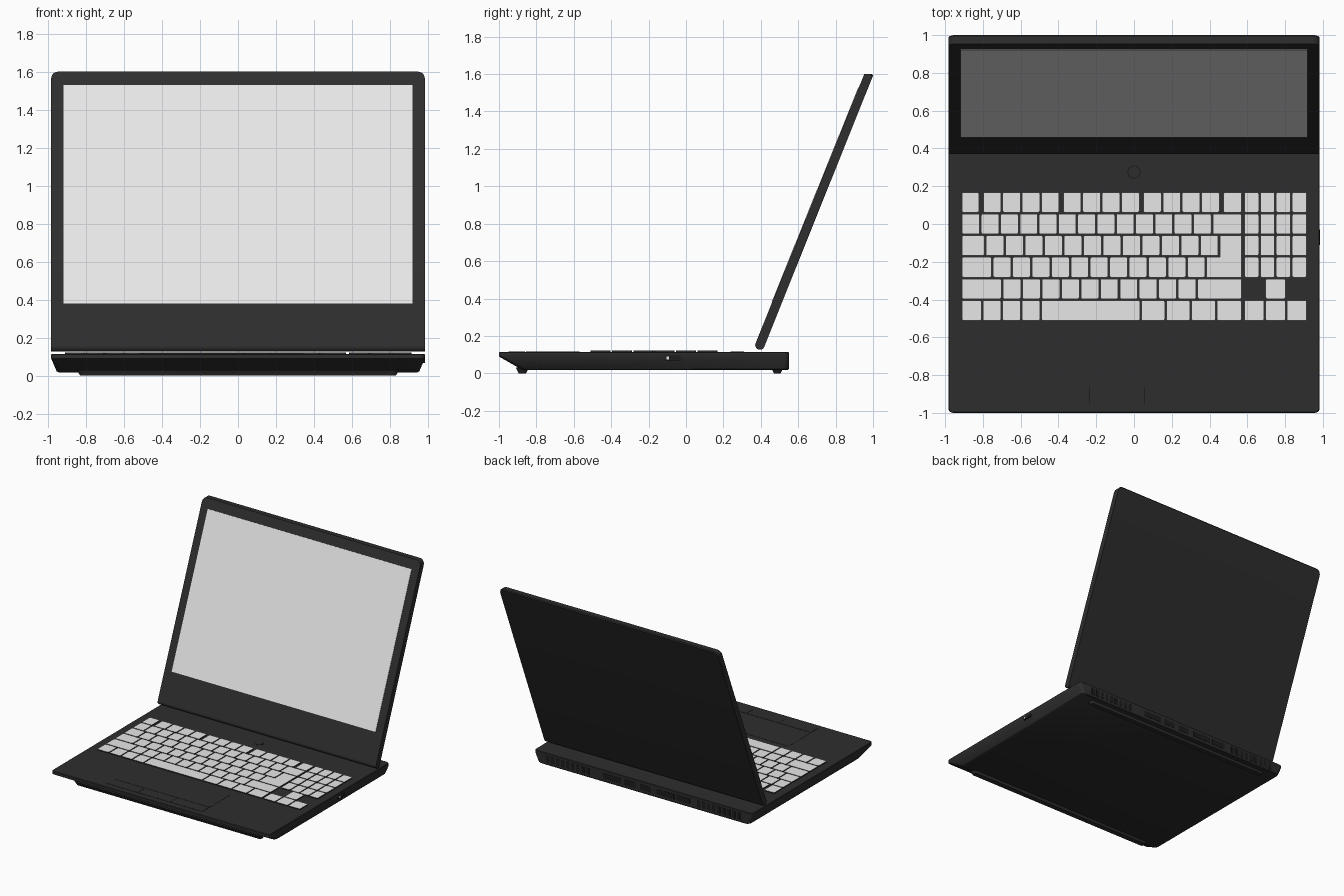
import bpy, bmesh, math
from mathutils import Vector

if "Cube" in bpy.data.objects:
    bpy.data.objects.remove(bpy.data.objects["Cube"])


def material(name, rgb):
    m = bpy.data.materials.new(name)
    m.diffuse_color = (*rgb, 1)
    m.use_nodes = True
    m.node_tree.nodes["Principled BSDF"].inputs["Base Color"].default_value = m.diffuse_color
    return m


BODY = material("charcoal plastic", (0.027, 0.027, 0.027))
BLACK = material("black openings", (0.012, 0.012, 0.012))
LIGHT = material("light grey", (0.8, 0.8, 0.8))


def finish(bm, name, mats, smooth=True):
    bmesh.ops.recalc_face_normals(bm, faces=bm.faces)
    me = bpy.data.meshes.new(name)
    bm.to_mesh(me)
    bm.free()
    ob = bpy.data.objects.new(name, me)
    bpy.context.collection.objects.link(ob)
    for m in mats:
        me.materials.append(m)
    if smooth:
        bpy.context.view_layer.objects.active = ob
        ob.select_set(True)
        bpy.ops.object.shade_smooth_by_angle(angle=math.radians(30))
        ob.select_set(False)
    return ob


def rounded_rect(x0, x1, y0, y1, r, n=4):
    pts = []
    for cx, cy, a in ((x1 - r, y1 - r, 0), (x0 + r, y1 - r, 90),
                      (x0 + r, y0 + r, 180), (x1 - r, y0 + r, 270)):
        for i in range(n + 1):
            t = math.radians(a + 90 * i / n)
            pts.append((cx + r * math.cos(t), cy + r * math.sin(t)))
    return pts


def loft(bm, rings):
    """Skin a stack of (outline, z) rings and cap both ends."""
    loops = [[bm.verts.new((x, y, z)) for x, y in pts] for pts, z in rings]
    n = len(loops[0])
    for a, b in zip(loops, loops[1:]):
        for i in range(n):
            bm.faces.new((a[i], a[(i + 1) % n], b[(i + 1) % n], b[i]))
    bm.faces.new(loops[0])
    return bm.faces.new(loops[-1])


def add_box(bm, x0, x1, y0, y1, z0, z1):
    sq = [(x0, y0), (x1, y0), (x1, y1), (x0, y1)]
    return loft(bm, [(sq, z0), (sq, z1)])


W = 0.983      # half width
TOP = 0.115    # deck height

# Base: thin slab, undercut at the front and sides
bm = bmesh.new()
loft(bm, [(rounded_rect(-0.945, 0.945, -0.875, 0.545, 0.03), 0.018),
          (rounded_rect(-0.955, 0.955, -0.885, 0.55, 0.03), 0.024),
          (rounded_rect(-W, W, -1.0, 0.55, 0.025), 0.09),
          (rounded_rect(-W, W, -1.0, 0.55, 0.025), TOP - 0.004),
          (rounded_rect(-W + 0.004, W - 0.004, -0.996, 0.546, 0.022), TOP)])
finish(bm, "base", [BODY])

# Rubber foot strips
bm = bmesh.new()
for y0, y1 in ((-0.91, -0.84), (0.455, 0.52)):
    loft(bm, [(rounded_rect(-0.83, 0.83, y0 + 0.015, y1 - 0.015, 0.015), 0),
              (rounded_rect(-0.85, 0.85, y0, y1, 0.03), 0.03)])
finish(bm, "rubber_feet", [BODY])

# Lid: side profile with rounded hinge edge, swept across the width
bm = bmesh.new()
cy, cz, r = 0.395, 0.151, 0.025
tilt = math.radians(21.8)
prof = [(1.0, 1.592), (0.995, 1.6), (0.953, 1.6)]
for i in range(13):
    t = math.pi - tilt + math.pi * i / 12
    prof.append((cy + r * math.cos(t), cz + r * math.sin(t)))
ends = [[bm.verts.new((x, y, z)) for y, z in prof] for x in (-W, W)]
n = len(prof)
for i in range(n):
    j = (i + 1) % n
    bm.faces.new((ends[0][i], ends[0][j], ends[1][j], ends[1][i]))
bm.faces.new(ends[0])
bm.faces.new(ends[1])
corner = [e for e in bm.edges if all(v.co.z > 1.58 for v in e.verts)
          and abs(e.verts[0].co.x - e.verts[1].co.x) < 1e-4]
bmesh.ops.bevel(bm, geom=corner, offset=0.05, segments=6, profile=0.5,
                affect='EDGES', clamp_overlap=True)
finish(bm, "lid", [BODY])

# Screen plate lying on the lid's front face
low = Vector((0, cy - r * math.cos(tilt), cz + r * math.sin(tilt)))
high = Vector((0, 0.953, 1.6))
out = Vector((0, -math.cos(tilt), math.sin(tilt)))
bm = bmesh.new()
layers = []
for off in (-0.003, 0.003):
    ring = []
    for x, z in ((-0.918, 0.38), (0.918, 0.38), (0.918, 1.528), (-0.918, 1.528)):
        p = low.lerp(high, (z - low.z) / (high.z - low.z)) + out * off
        ring.append(bm.verts.new((x, p.y, p.z)))
    layers.append(ring)
for i in range(4):
    j = (i + 1) % 4
    bm.faces.new((layers[0][i], layers[0][j], layers[1][j], layers[1][i]))
bm.faces.new(layers[0])
bm.faces.new(layers[1])
finish(bm, "screen", [LIGHT], smooth=False)

# Keyboard: rows of (start, end, key count), dark sides and light tops
ROWS = [
    [(-0.915, -0.817, 1), (-0.802, -0.392, 4), (-0.378, 0.032, 4), (0.046, 0.456, 4),
     (0.47, 0.573, 1), (0.58, 0.918, 4)],
    [(-0.915, 0.413, 13), (0.413, 0.573, 1), (0.58, 0.918, 4)],
    [(-0.915, -0.788, 1), (-0.788, 0.45, 12), (0.58, 0.918, 4)],
    [(-0.915, -0.75, 1), (-0.75, 0.381, 11), (0.58, 0.918, 4)],
    [(-0.915, -0.698, 1), (-0.698, 0.333, 10), (0.333, 0.573, 1), (0.693, 0.805, 1)],
    [(-0.915, -0.804, 1), (-0.804, -0.494, 3), (-0.494, 0.035, 1), (0.035, 0.167, 1),
     (0.167, 0.3, 1), (0.3, 0.435, 1), (0.435, 0.573, 1), (0.58, 0.918, 3)],
]
bm = bmesh.new()
gap, key_top, pitch = 0.004, 0.123, 0.1145
for row, groups in enumerate(ROWS):
    y1 = 0.172 - row * pitch
    for a, b, count in groups:
        step = (b - a) / count
        for k in range(count):
            pts = rounded_rect(a + k * step + gap, a + (k + 1) * step - gap,
                               y1 - pitch + gap, y1 - gap, 0.008, 2)
            loft(bm, [(pts, TOP - 0.005), (pts, key_top)]).material_index = 1
# L-shaped enter key
yt = 0.172 - 2 * pitch - gap
ym, yb = yt - pitch + gap, yt - 2 * pitch + 2 * gap
enter = [(0.385, yb), (0.569, yb), (0.569, yt), (0.454, yt), (0.454, ym - gap), (0.385, ym - gap)]
loft(bm, [(enter, TOP - 0.005), (enter, key_top)]).material_index = 1
finish(bm, "keyboard", [BODY, LIGHT], smooth=False)

# Touchpad with three buttons below it
bm = bmesh.new()
loft(bm, [(rounded_rect(-0.525, 0.345, -0.855, -0.57, 0.02), TOP - 0.003),
          (rounded_rect(-0.525, 0.345, -0.855, -0.57, 0.02), TOP + 0.0015)])
for k in range(3):
    x = -0.525 + 0.29 * k
    add_box(bm, x + 0.003, x + 0.287, -0.95, -0.862, TOP - 0.003, TOP + 0.002)
finish(bm, "touchpad", [BODY], smooth=False)
bm = bmesh.new()
for x in (-0.235, 0.055):
    add_box(bm, x - 0.003, x + 0.003, -0.95, -0.862, TOP - 0.003, TOP + 0.001)
finish(bm, "button_gaps", [BLACK], smooth=False)

# Power button in a dark ring
for name, rad, h, mat in (("power_ring", 0.036, 0.001, BLACK), ("power_button", 0.03, 0.003, BODY)):
    bm = bmesh.new()
    pts = [(rad * math.cos(i * math.pi / 12), 0.275 + rad * math.sin(i * math.pi / 12))
           for i in range(24)]
    loft(bm, [(pts, TOP - 0.003), (pts, TOP + h)])
    finish(bm, name, [mat])

# Rear vents and ports, side socket
bm = bmesh.new()
for s in (-1, 1):
    for k in range(9):
        x = s * (0.5 + 0.045 * k)
        add_box(bm, x - 0.015, x + 0.015, 0.546, 0.552, 0.04, 0.095)
for x, w in ((-0.36, 0.06), (-0.2, 0.08), (-0.02, 0.05), (0.12, 0.05), (0.28, 0.08)):
    add_box(bm, x - w, x + w, 0.546, 0.552, 0.045, 0.09)
finish(bm, "rear_vents_and_ports", [BLACK], smooth=False)
bm = bmesh.new()
add_box(bm, 0.965, W + 0.001, -0.11, -0.03, 0.068, 0.096)
finish(bm, "side_socket", [BLACK], smooth=False)
bm = bmesh.new()
add_box(bm, 0.97, W + 0.002, -0.105, -0.09, 0.075, 0.09)
finish(bm, "socket_contact", [LIGHT], smooth=False)
